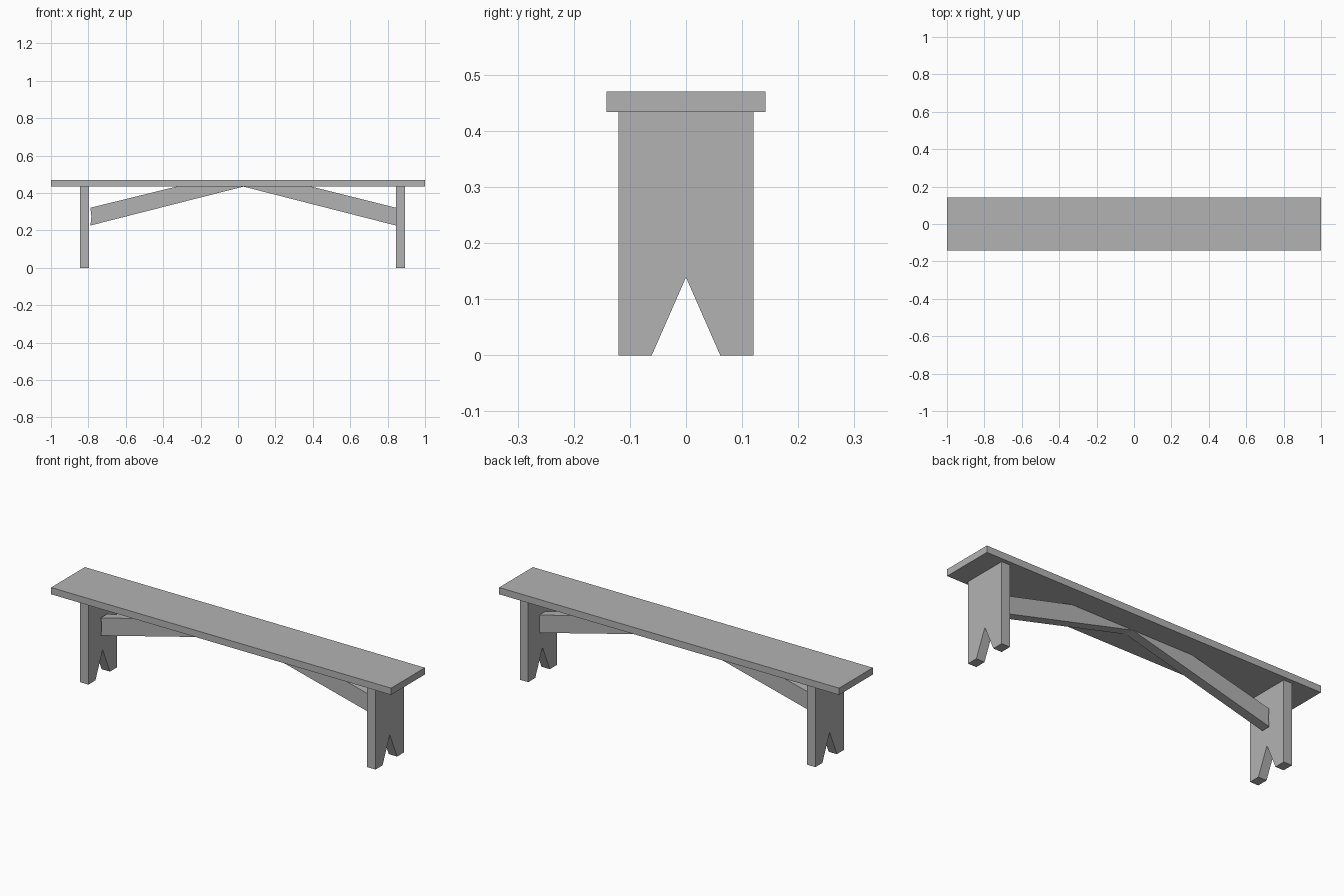
import bpy
import bmesh

cube = bpy.data.objects.get("Cube")
if cube:
    bpy.data.objects.remove(cube, do_unlink=True)

grey = bpy.data.materials.new("plain_grey")
grey.use_nodes = True
colour = (0.45, 0.45, 0.45, 1)
grey.diffuse_color = colour
grey.node_tree.nodes["Principled BSDF"].inputs["Base Color"].default_value = colour


def board(name, outline, axis, start, end):
    """Extrude a flat outline along x ('x', outline in yz) or y ('y', outline in xz)."""
    bm = bmesh.new()
    if axis == "x":
        points = [(start, a, b) for a, b in outline]
        step = (end - start, 0, 0)
    else:
        points = [(a, start, b) for a, b in outline]
        step = (0, end - start, 0)
    face = bm.faces.new([bm.verts.new(p) for p in points])
    result = bmesh.ops.extrude_face_region(bm, geom=[face], use_keep_orig=True)
    moved = [v for v in result["geom"] if isinstance(v, bmesh.types.BMVert)]
    bmesh.ops.translate(bm, verts=moved, vec=step)
    bmesh.ops.recalc_face_normals(bm, faces=bm.faces)
    mesh = bpy.data.meshes.new(name)
    bm.to_mesh(mesh)
    bm.free()
    mesh.materials.append(grey)
    obj = bpy.data.objects.new(name, mesh)
    bpy.context.collection.objects.link(obj)
    return obj


under = 0.434  # underside of the seat

# Seat plank
board("seat", [(-1, under), (1, under), (1, 0.47), (-1, 0.47)], "y", -0.142, 0.142)

# Plank legs with a V notch at the foot
half = [(0.061, 0), (0.12, 0), (0.12, under)]
leg = [(0, 0.139)] + half + [(-y, z) for y, z in reversed(half)]
for name, x in (("right_leg", -0.845), ("left_leg", 0.844)):
    board(name, leg, "x", x, x + 0.049)

# Diagonal braces meeting under the middle of the seat
board("right_brace", [(-0.789, 0.226), (0.029, under), (-0.329, under),
                      (-0.789, 0.321), (-0.784, 0.274)], "y", -0.025, 0.025)
board("left_brace", [(0.844, 0.226), (0.844, 0.321), (0.393, under),
                     (0.029, under)], "y", -0.025, 0.025)
